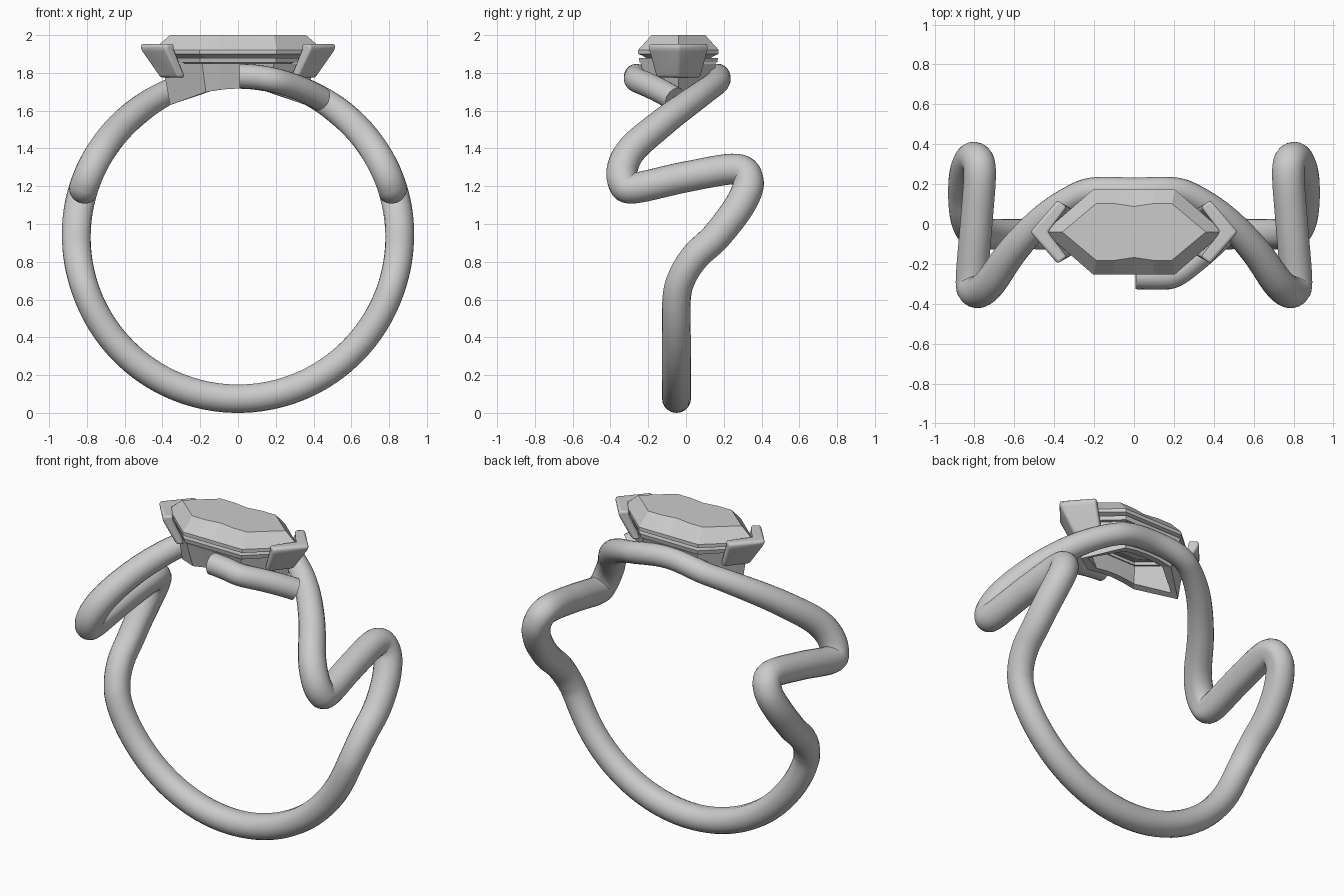
import bpy, bmesh
from math import sin, cos, radians, sqrt, hypot
from mathutils import Vector

if "Cube" in bpy.data.objects:
    bpy.data.objects.remove(bpy.data.objects["Cube"])

CZ, R, INNER = 0.93, 0.853, 0.78     # finger circle centre height, wire radius, inner radius
YC = -0.04                           # gem centre in y


def add_object(name, bm):
    bmesh.ops.recalc_face_normals(bm, faces=bm.faces)
    me = bpy.data.meshes.new(name)
    bm.to_mesh(me)
    bm.free()
    ob = bpy.data.objects.new(name, me)
    bpy.context.collection.objects.link(ob)
    return ob


def smooth(ob, angle=35):
    bpy.ops.object.select_all(action='DESELECT')
    bpy.context.view_layer.objects.active = ob
    ob.select_set(True)
    bpy.ops.object.shade_smooth_by_angle(angle=radians(angle))


def loft(name, rings, hollow=False):
    """Skin a list of closed rings; hollow joins last ring to first, else cap both ends."""
    bm = bmesh.new()
    vs = [[bm.verts.new(p) for p in ring] for ring in rings]
    n = len(vs[0])
    pairs = list(zip(vs, vs[1:])) + ([(vs[-1], vs[0])] if hollow else [])
    for a, b in pairs:
        for i in range(n):
            j = (i + 1) % n
            bm.faces.new((a[i], a[j], b[j], b[i]))
    if not hollow:
        bm.faces.new(vs[0])
        bm.faces.new(vs[-1])
    return add_object(name, bm)


def catmull(pts, steps):
    out, n = [], len(pts)
    for i in range(n - 1):
        a, b, c, d = (pts[max(0, min(n - 1, i + k))] for k in (-1, 0, 1, 2))
        for s in range(steps):
            t = s / steps
            out.append(0.5 * (2*b + (c - a)*t + (2*a - 5*b + 4*c - d)*t*t
                              + (3*b - a - 3*c + d)*t**3))
    return out + [pts[-1]]


def wire(name, pts, closed):
    """Round wire along (angle, y, radius) points wrapped on the finger circle."""
    path = catmull([Vector(p) for p in pts], 8)
    if closed:
        path.pop()                              # last point repeats the first
    cu = bpy.data.curves.new(name + "_path", 'CURVE')
    cu.dimensions = '3D'
    cu.bevel_depth, cu.bevel_resolution, cu.use_fill_caps = 1.0, 8, not closed
    sp = cu.splines.new('POLY')
    sp.points.add(len(path) - 1)
    sp.use_cyclic_u = closed
    for q, (ang, y, r) in zip(sp.points, path):
        q.co = (R * cos(radians(ang)), y, CZ + R * sin(radians(ang)), 1)
        q.radius = r
    tmp = bpy.data.objects.new(name + "_path", cu)
    bpy.context.collection.objects.link(tmp)
    me = bpy.data.meshes.new_from_object(tmp.evaluated_get(bpy.context.evaluated_depsgraph_get()))
    bpy.data.objects.remove(tmp)
    for v in me.vertices:                       # flatten the inside to the finger bore
        d = hypot(v.co.x, v.co.z - CZ)
        if d < INNER:
            v.co.x *= INNER / d
            v.co.z = CZ + (v.co.z - CZ) * INNER / d
    me.name = name
    ob = bpy.data.objects.new(name, me)
    bpy.context.collection.objects.link(ob)
    smooth(ob, 50)


# Wavy band: right half from bottom to top, mirrored to the left
half = [(-90, -.05, .077), (-65, -.05, .077), (-42, -.05, .076), (-22.8, -.05, .075),
        (-14.3, -.02, .076), (-6.8, .05, .078), (.7, .165, .08), (11.5, .285, .082),
        (20, .33, .082), (25, .265, .082), (22, 0, .082), (17.8, -.27, .082),
        (19.6, -.33, .082), (25.8, -.335, .082), (33.6, -.28, .08), (44.9, -.13, .076),
        (57.9, .03, .07), (69.3, .135, .065), (77, .17, .065), (90, .168, .065)]
wire("wavy_band", half + [(180 - a, y, r) for a, y, r in half[-2::-1]], True)
wire("front_branch", [(89.4, -.262, .065), (83, -.264, .065), (76.5, -.255, .065),
                      (69, -.18, .065), (59, -.06, .065)], False)


# Long hexagonal outline shared by the gem and its setting
def outline(tip, bx, h, z, dip=1.0):
    up = [(tip, 0), (bx, h), (bx / 2, h), (0, h * dip), (-bx / 2, h), (-bx, h)]
    pts = up + [(-x, -y) for x, y in up]
    return [(x, y + YC, z(x) if callable(z) else z) for x, y in pts]


def bore(x):
    return CZ + sqrt(0.787 ** 2 - x * x)


loft("gem", [outline(.12, .07, .03, 1.80), outline(.42, .19, .195, 1.893),
             outline(.45, .205, .213, 1.9), outline(.45, .205, .213, 1.922),
             outline(.36, .19, .142, 2.0, .9)])

loft("basket", [outline(.36, .17, .165, bore), outline(.40, .19, .20, 1.85),
                outline(.36, .17, .16, 1.85), outline(.31, .14, .125, bore)], hollow=True)

loft("basket_rim", [outline(.42, .2, .205, 1.855), outline(.43, .2, .21, 1.88),
                    outline(.36, .17, .16, 1.88), outline(.36, .17, .16, 1.855)], hollow=True)


# V-shaped claws at both ends of the gem
def chevron(s, tip, ex, ey, inner, ix, iy, z):
    pts = [(tip, 0), (ex, ey), (ix, iy), (inner, 0), (ix, -iy), (ex, -ey)]
    return [(s * x, y + YC, z) for x, y in pts]


for s, side in ((1, "right"), (-1, "left")):
    claw = loft(side + "_claw", [chevron(s, .415, .315, .12, .36, .275, .09, 1.775),
                                 chevron(s, .52, .385, .16, .435, .335, .125, 1.925),
                                 chevron(s, .52, .38, .16, .43, .335, .125, 1.953)])
    bev = claw.modifiers.new("soft_edges", 'BEVEL')
    bev.width, bev.segments = 0.016, 3
    smooth(claw, 40)
